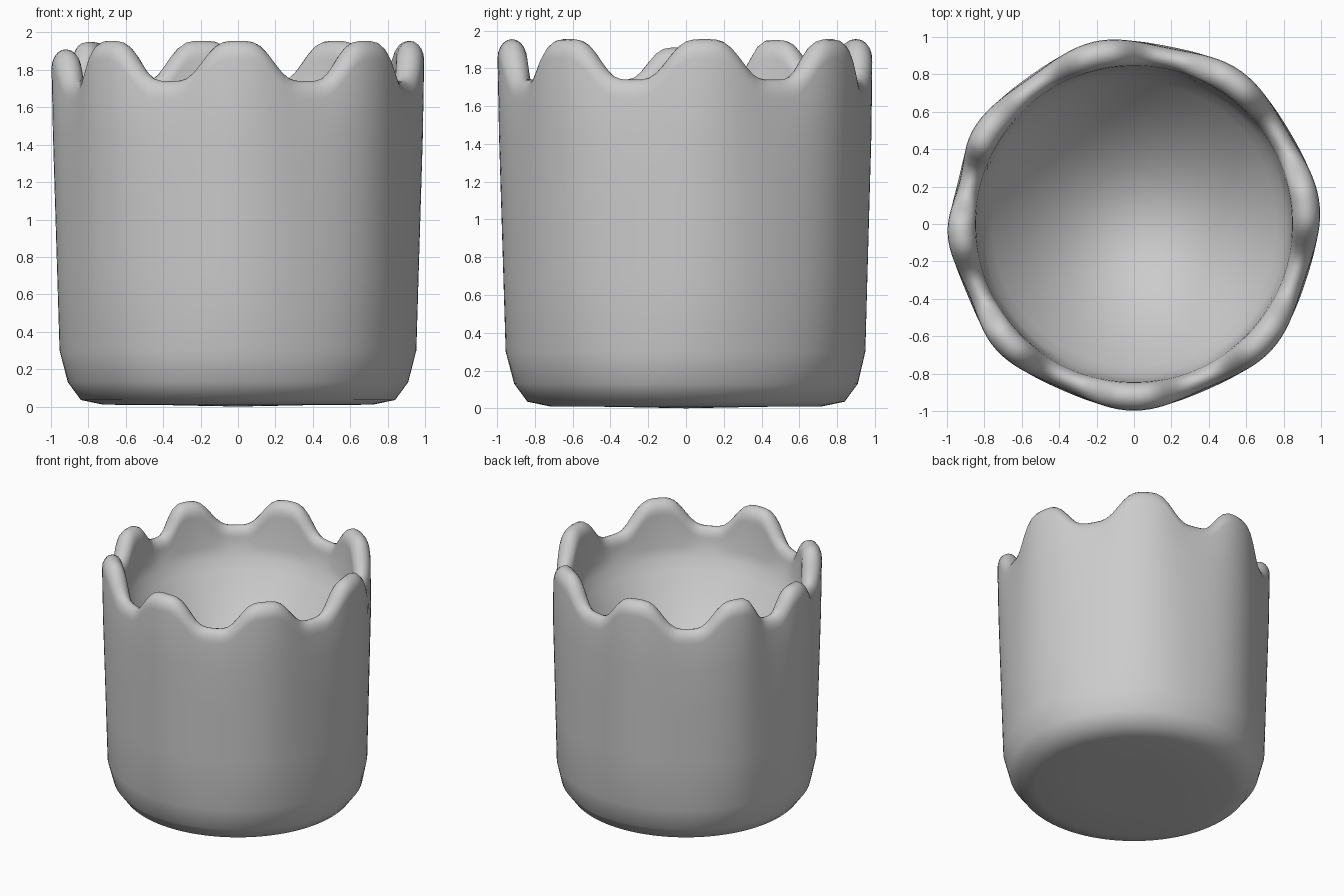
import bpy, bmesh, math

if "Cube" in bpy.data.objects:
    bpy.data.objects.remove(bpy.data.objects["Cube"])

SEG = 144
# rim lobes: angle in degrees, peak height (irregular spacing)
LOBES = [(6, 1.955), (55.5, 1.955), (102, 1.955), (149.5, 1.95),
         (183, 1.91), (222.5, 1.955), (270, 1.955), (317.5, 1.955)]
VALLEY = 1.74
FLOOR = 0.9


def lobe_factor(deg):
    """Blend 0 (valley) to 1 (peak), plus the local peak height."""
    n = len(LOBES)
    for i in range(n):
        a, ha = LOBES[i]
        b, hb = LOBES[(i + 1) % n]
        span = (b - a) % 360
        d = (deg - a) % 360
        if d < span:
            t = d / span
            return 0.5 + 0.5 * math.cos(2 * math.pi * t), (ha if t < 0.5 else hb)


def profile(deg):
    """Radius and height points from the base, over the rim, into the bowl."""
    c, peak = lobe_factor(deg)
    s = c * c * (3 - 2 * c)
    top = VALLEY + (peak - VALLEY) * s
    w = 1 - c
    pts = [(0.4, 0.008), (0.72, 0.01), (0.84, 0.035), (0.91, 0.13),
           (0.955 - 0.012 * w, 0.3)]
    ro = 0.998 - 0.038 * w
    for z in (0.7, 1.1, 1.45):
        k = (z - 0.3) / 1.3
        pts.append((0.955 + 0.04 * k - (0.012 + 0.012 * k) * w, z))
    # rounded rim
    ri, h = 0.845, 0.1
    rm, hw = (ro + ri) / 2, (ro - ri) / 2
    for i in range(11):
        a = math.pi * i / 10
        pts.append((rm + hw * math.cos(a), top - h + h * math.sin(a)))
    # hollow bowl
    pts.append((0.832, 1.6))
    for r in (0.81, 0.76, 0.68, 0.58, 0.45, 0.3, 0.15):
        pts.append((r, FLOOR + 0.66 * (r / 0.83) ** 2))
    return pts


bm = bmesh.new()
cols = []
for j in range(SEG):
    deg = 360 * j / SEG
    a = math.radians(deg)
    cols.append([bm.verts.new((r * math.cos(a), r * math.sin(a), z))
                 for r, z in profile(deg)])
bottom = bm.verts.new((0, 0, 0))
floor = bm.verts.new((0, 0, FLOOR))
for j in range(SEG):
    p, q = cols[j], cols[(j + 1) % SEG]
    for i in range(len(p) - 1):
        bm.faces.new((p[i], q[i], q[i + 1], p[i + 1]))
    bm.faces.new((bottom, q[0], p[0]))
    bm.faces.new((floor, p[-1], q[-1]))
bmesh.ops.recalc_face_normals(bm, faces=bm.faces)
for f in bm.faces:
    f.smooth = True

mesh = bpy.data.meshes.new("scalloped_cup")
bm.to_mesh(mesh)
bm.free()
cup = bpy.data.objects.new("scalloped_cup", mesh)
bpy.context.collection.objects.link(cup)
